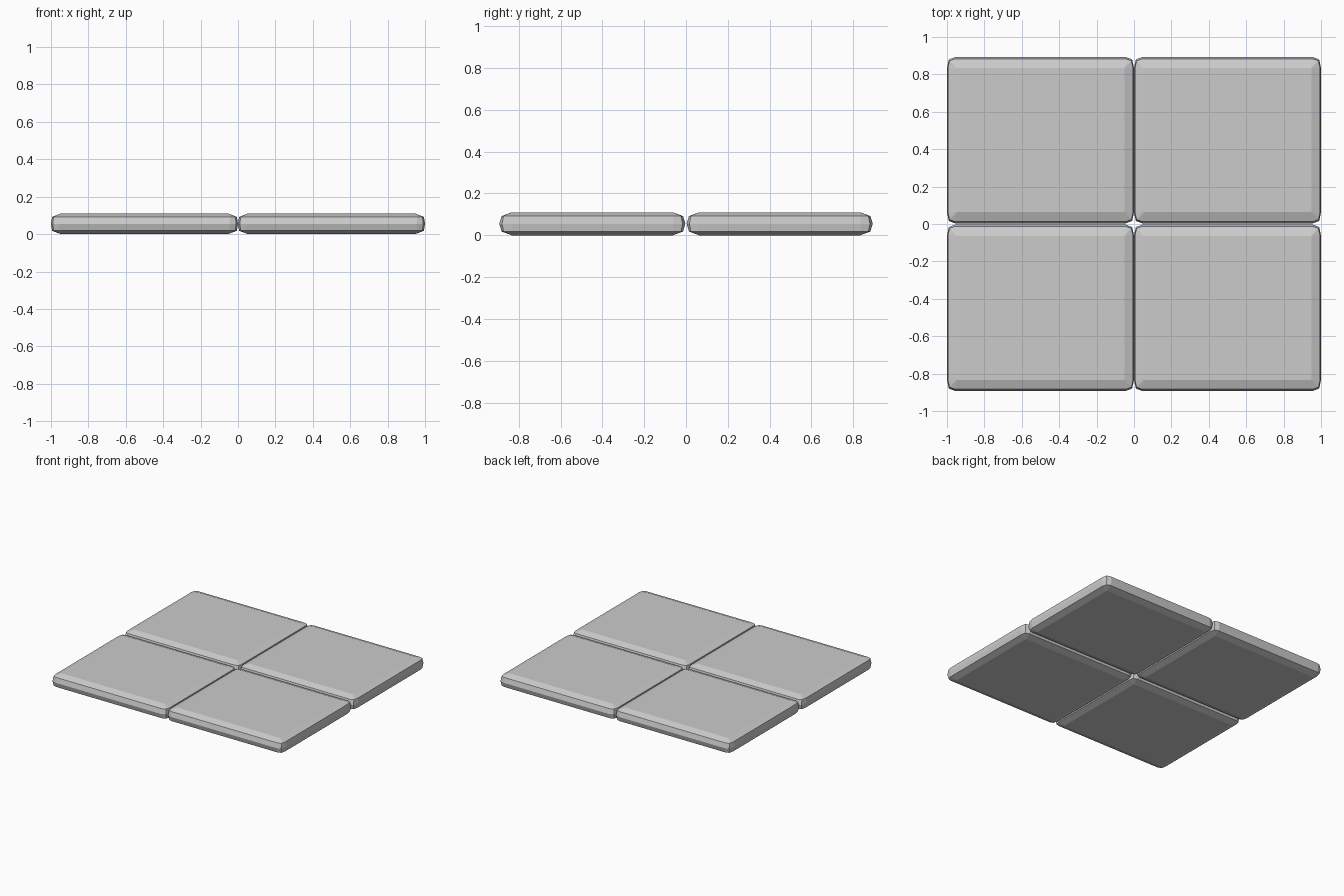
import bpy, bmesh

if "Cube" in bpy.data.objects:
    bpy.data.objects.remove(bpy.data.objects["Cube"])

# Half-profile of a cushion edge: (half x, half y, corner x, corner y, z)
LEVELS = [
    (0.448, 0.385, 0.004, 0.004, 0.0),
    (0.494, 0.434, 0.035, 0.045, 0.018),
    (0.500, 0.445, 0.045, 0.060, 0.055),
    (0.494, 0.434, 0.035, 0.045, 0.092),
    (0.448, 0.385, 0.004, 0.004, 0.110),
]


def outline(hx, hy, cx, cy):
    """Rectangle with two-facet rounded corners, counter-clockwise."""
    corner = [(hx, hy - cy), (hx - cx * 0.22, hy - cy * 0.22), (hx - cx, hy)]
    pts = []
    for sx, sy in ((1, 1), (-1, 1), (-1, -1), (1, -1)):
        c = [(sx * x, sy * y) for x, y in corner]
        pts += c if sx * sy > 0 else c[::-1]
    return pts


def cushion(name, x, y):
    bm = bmesh.new()
    rings = [[bm.verts.new((px, py, z)) for px, py in outline(hx, hy, cx, cy)]
             for hx, hy, cx, cy, z in LEVELS]
    n = len(rings[0])
    for a, b in zip(rings, rings[1:]):
        for i in range(n):
            j = (i + 1) % n
            bm.faces.new((a[i], a[j], b[j], b[i]))
    bm.faces.new(rings[0][::-1])
    bm.faces.new(rings[-1])
    mesh = bpy.data.meshes.new(name)
    bm.to_mesh(mesh)
    bm.free()
    obj = bpy.data.objects.new(name, mesh)
    obj.location = (x, y, 0)
    bpy.context.collection.objects.link(obj)


# Two by two set of flat cushions
for row, y in (("front", -0.448), ("back", 0.448)):
    for side, x in (("left", -0.5), ("right", 0.5)):
        cushion(f"{row}_{side}_cushion", x, y)
